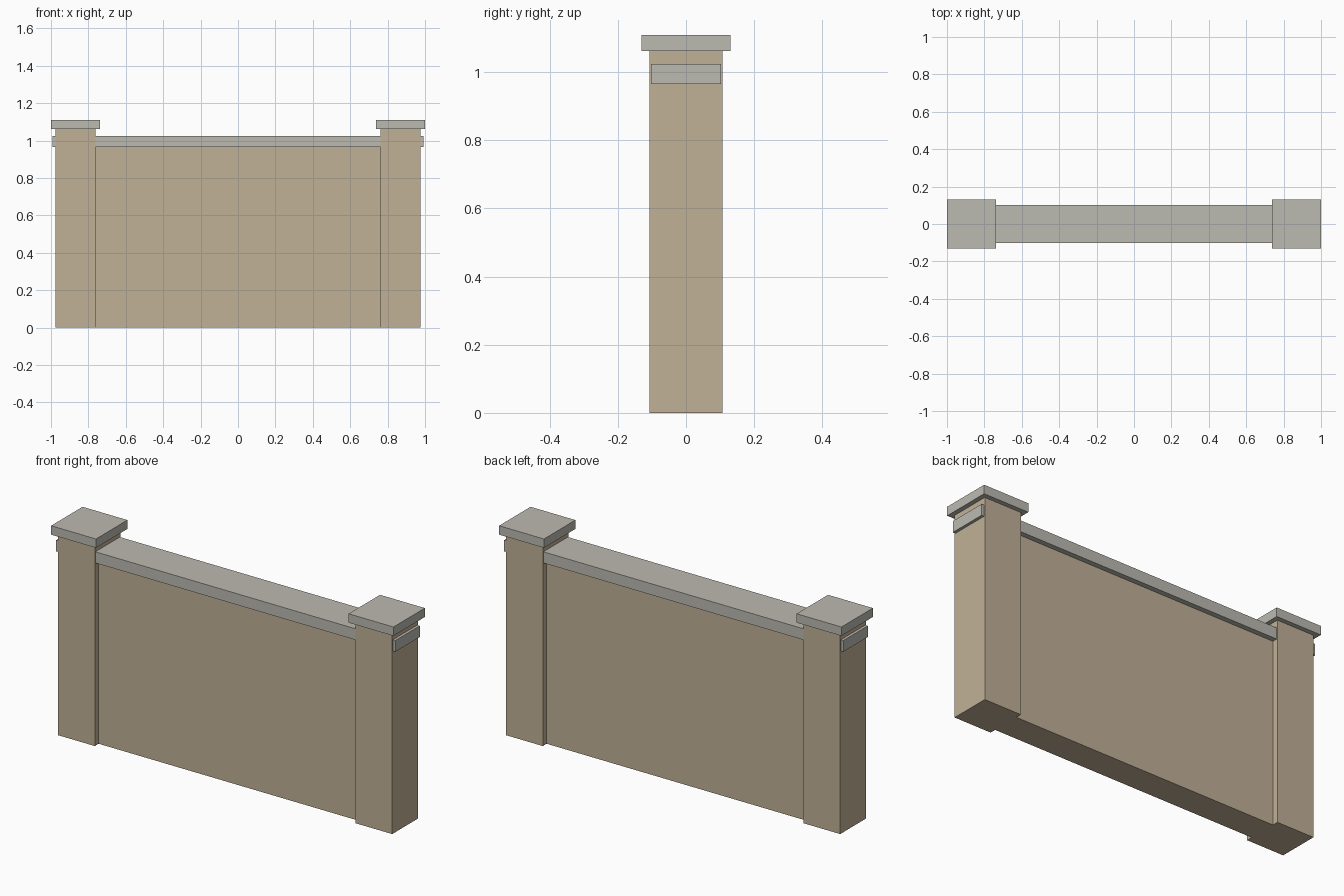
import bpy

if "Cube" in bpy.data.objects:
    bpy.data.objects.remove(bpy.data.objects["Cube"])


def material(name, rgb):
    m = bpy.data.materials.new(name)
    m.diffuse_color = (*rgb, 1.0)
    m.use_nodes = True
    m.node_tree.nodes["Principled BSDF"].inputs["Base Color"].default_value = m.diffuse_color
    return m


STONE = material("tan_stone", (0.53, 0.44, 0.31))
CONCRETE = material("grey_concrete", (0.50, 0.49, 0.44))


def box(name, x, half_x, half_y, z0, z1, mat):
    """Box centred on (x, 0), spanning z0 to z1."""
    bpy.ops.mesh.primitive_cube_add(size=2, location=(x, 0, (z0 + z1) / 2))
    ob = bpy.context.object
    ob.name = name
    ob.scale = (half_x, half_y, (z1 - z0) / 2)
    bpy.ops.object.transform_apply(location=False, rotation=False, scale=True)
    ob.data.materials.append(mat)
    return ob


# wall panel and the coping that runs through both piers
box("wall_panel", 0, 0.96, 0.075, 0, 0.965, STONE)
box("wall_coping", 0, 0.991, 0.102, 0.965, 1.024, CONCRETE)

# end piers with overhanging caps
for side, sx in (("left", -1), ("right", 1)):
    box(f"{side}_pier", sx * 0.869, 0.107, 0.107, 0, 1.062, STONE)
    box(f"{side}_pier_cap", sx * 0.869, 0.131, 0.131, 1.062, 1.109, CONCRETE)
